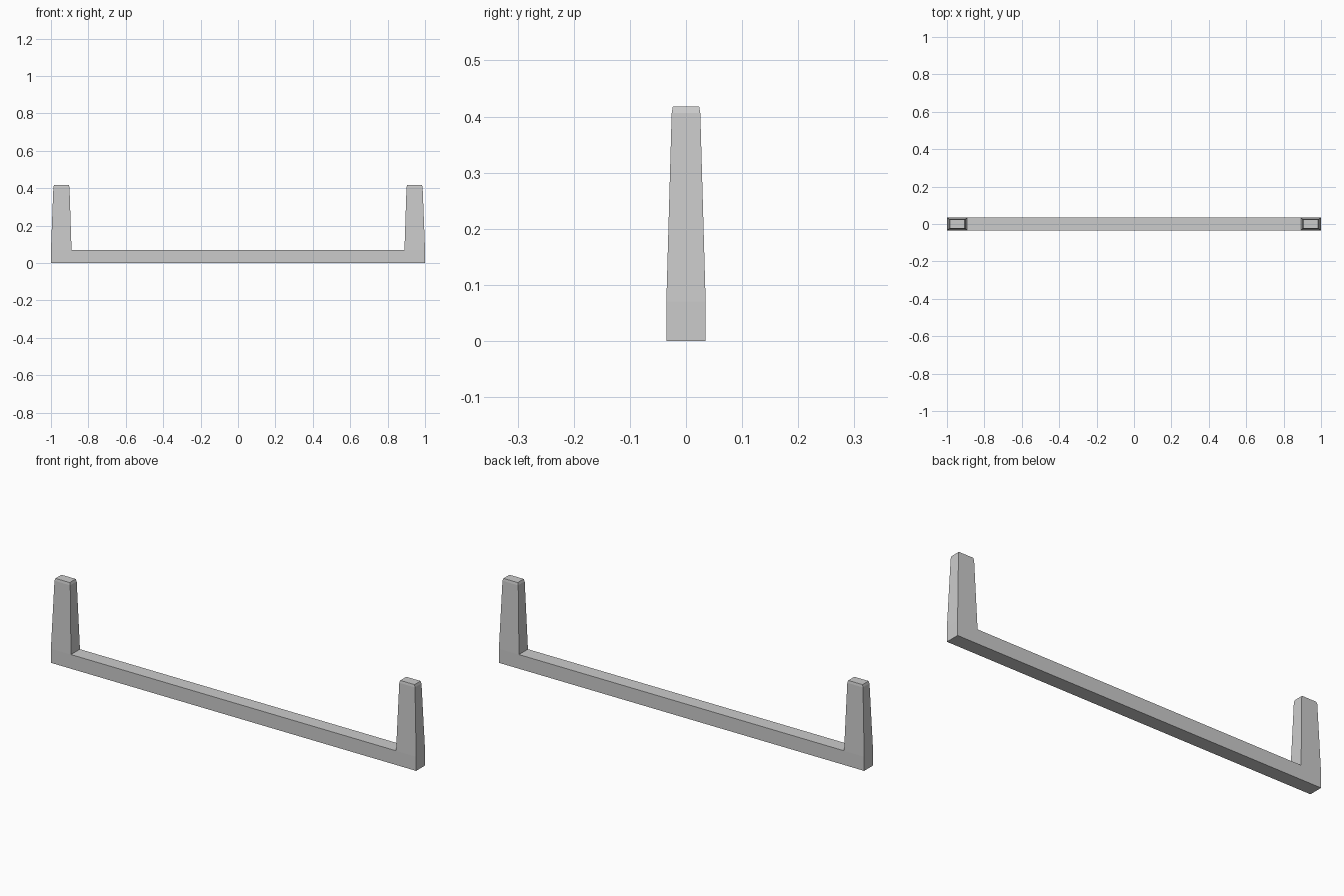
import bpy, bmesh

if "Cube" in bpy.data.objects:
    bpy.data.objects.remove(bpy.data.objects["Cube"])

bm = bmesh.new()

# Bar: square rail split into a long middle and two end blocks
H, W = 0.07, 0.035
rings = [[bm.verts.new((x, y, z)) for y, z in ((-W, 0), (W, 0), (W, H), (-W, H))]
         for x in (-1.0, -0.89, 0.89, 1.0)]
ends = []
for a, b in zip(rings, rings[1:]):
    for i in range(4):
        j = (i + 1) % 4
        f = bm.faces.new((a[i], a[j], b[j], b[i]))
        if i == 2 and (a is rings[0] or b is rings[3]):
            ends.append(f)
bm.faces.new(rings[0])
bm.faces.new(rings[3])
bmesh.ops.recalc_face_normals(bm, faces=bm.faces)

# Posts: extrude each end block up with a taper, then a small top chamfer
for face in ends:
    s = 1 if face.calc_center_median().x > 0 else -1
    for z, x_in, x_out, hy in ((0.406, 0.901, 0.987, 0.0255), (0.418, 0.905, 0.983, 0.0235)):
        face = bmesh.ops.extrude_discrete_faces(bm, faces=[face])["faces"][0]
        cx = face.calc_center_median().x
        for v in face.verts:
            x = x_out if v.co.x * s > cx * s else x_in
            v.co = (s * x, hy if v.co.y > 0 else -hy, z)

# Flat regions become single faces
bmesh.ops.recalc_face_normals(bm, faces=bm.faces)
mesh = bpy.data.meshes.new("bracket_frame")
bm.to_mesh(mesh)
bm.free()
obj = bpy.data.objects.new("bracket_frame", mesh)
bpy.context.collection.objects.link(obj)
